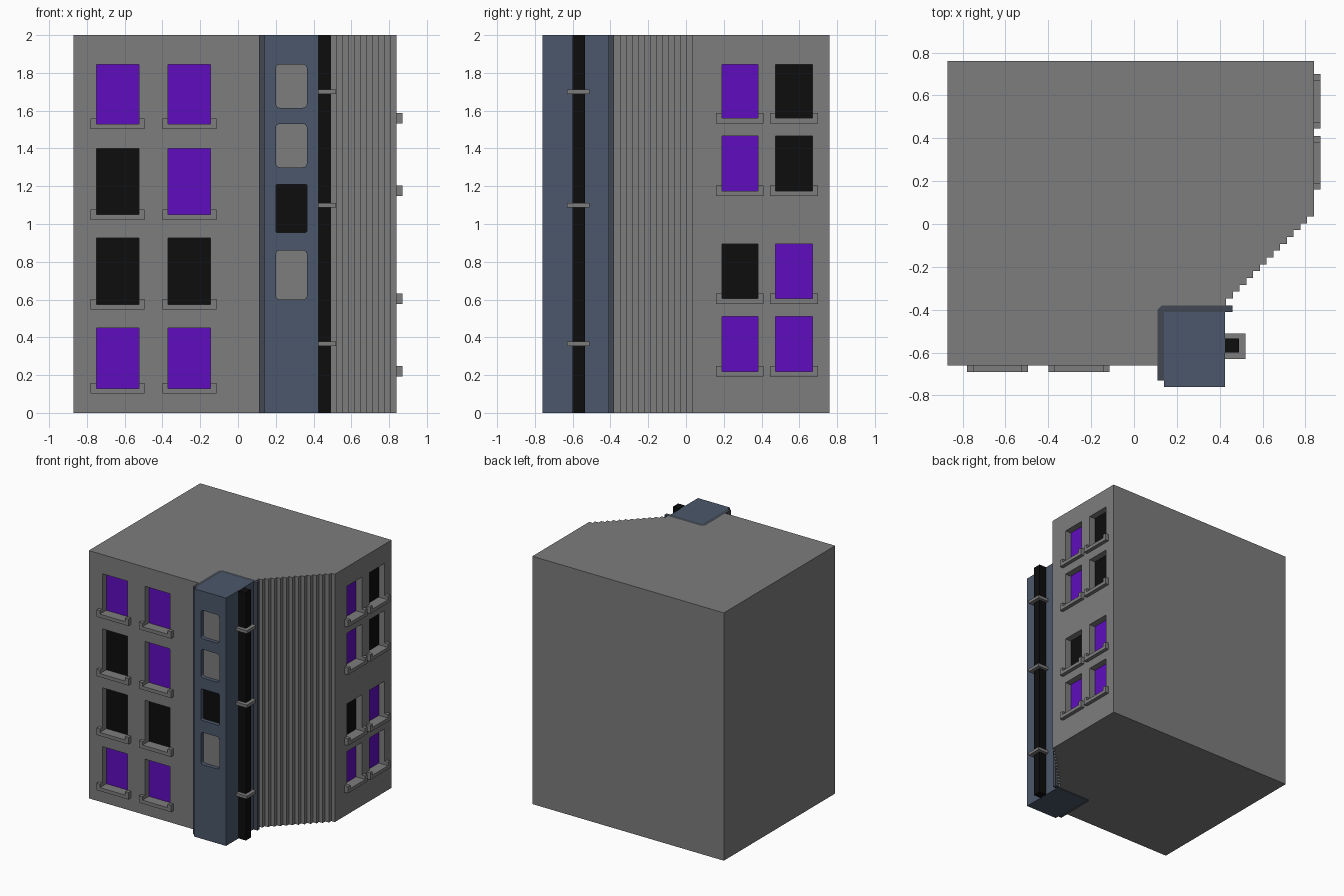
import bpy, bmesh, math
from mathutils import Vector

if "Cube" in bpy.data.objects:
    bpy.data.objects.remove(bpy.data.objects["Cube"], do_unlink=True)


def material(name, rgb):
    m = bpy.data.materials.new(name)
    m.use_nodes = True
    m.diffuse_color = (*rgb, 1)
    m.node_tree.nodes["Principled BSDF"].inputs["Base Color"].default_value = (*rgb, 1)
    return m


GREY = material("concrete grey", (0.205, 0.205, 0.21))
BLUE = material("slate blue", (0.072, 0.097, 0.147))
TRIM = material("dark slate", (0.055, 0.066, 0.085))
BLACK = material("black", (0.004, 0.004, 0.004))
PURPLE = material("lit violet", (0.115, 0.004, 0.52))


def add_prism(bm, base, offset):
    """Extrude a closed polygon along an offset vector."""
    face = bm.faces.new([bm.verts.new(p) for p in base])
    ext = bmesh.ops.extrude_face_region(bm, geom=[face])
    verts = [v for v in ext["geom"] if isinstance(v, bmesh.types.BMVert)]
    bmesh.ops.translate(bm, verts=verts, vec=Vector(offset))


def add_box(bm, lo, hi):
    (x0, y0, z0), (x1, y1, z1) = lo, hi
    add_prism(bm, [(x0, y0, z0), (x1, y0, z0), (x1, y1, z0), (x0, y1, z0)], (0, 0, z1 - z0))


def finish(bm, name, mat):
    bmesh.ops.recalc_face_normals(bm, faces=bm.faces)
    me = bpy.data.meshes.new(name)
    bm.to_mesh(me)
    bm.free()
    me.materials.append(mat)
    ob = bpy.data.objects.new(name, me)
    bpy.context.collection.objects.link(ob)
    return ob


def box(name, lo, hi, mat):
    bm = bmesh.new()
    add_box(bm, lo, hi)
    return finish(bm, name, mat)


def column(name, plan, mat, height=2.0):
    bm = bmesh.new()
    add_prism(bm, [(x, y, 0) for x, y in plan], (0, 0, height))
    return finish(bm, name, mat)


def cut(ob, bm):
    """Subtract the cutter volumes in bm, then discard the cutter."""
    cutter = finish(bm, "cutter", ob.data.materials[0])
    cutter.hide_render = True
    mod = ob.modifiers.new("openings", "BOOLEAN")
    mod.operation, mod.solver, mod.object = "DIFFERENCE", "EXACT", cutter
    bpy.context.view_layer.objects.active = ob
    bpy.ops.object.modifier_apply(modifier=mod.name)
    bpy.data.objects.remove(cutter, do_unlink=True)


# Main block: plan with a notch for the tower and a stepped corner
plan = [(-0.87, -0.66), (0.11, -0.66), (0.11, -0.40), (0.13, -0.38), (0.43, -0.38)]
STEPS = 13
for i in range(STEPS):
    x, y = 0.43 + 0.41 * i / STEPS, -0.38 + 0.415 * (i + 1) / STEPS
    plan += [(x, y), (x + 0.41 / STEPS, y)]
plan += [(0.84, 0.76), (-0.87, 0.76)]
body = column("building_body", plan, GREY)

# Windows: wall face, column spans, row spans, pane colours from the bottom row up
DEPTH, T, OUT = 0.06, 0.008, 0.03
WALLS = {
    "front": ([(-0.75, -0.525), (-0.37, -0.145)],
              [(0.13, 0.45), (0.575, 0.925), (1.05, 1.40), (1.53, 1.845)],
              ["PP", "BB", "BP", "PP"]),
    "left": ([(0.19, 0.38), (0.475, 0.67)],
             [(0.22, 0.51), (0.605, 0.895), (1.175, 1.465), (1.56, 1.845)],
             ["PP", "BP", "PB", "PB"]),
}


def wall_span(side, a, b, inner, outer, z0, z1):
    """Box corners on a wall; inner/outer are distances out of the wall face."""
    if side == "front":
        return (a, -0.66 - outer, z0), (b, -0.66 - inner, z1)
    return (0.84 + inner, a, z0), (0.84 + outer, b, z1)


holes = bmesh.new()
for side, (cols, rows, colours) in WALLS.items():
    for r, (z0, z1) in enumerate(rows):
        for c, (a, b) in enumerate(cols):
            add_box(holes, *wall_span(side, a, b, -DEPTH, 0.02, z0, z1))
            mat = PURPLE if colours[r][c] == "P" else BLACK
            tag = f"{side}_{r + 1}_{c + 1}"
            box("pane_" + tag, *wall_span(side, a, b, -DEPTH, T - DEPTH, z0, z1), mat)
            # U-shaped sill: a slab with an upright at each end
            w, lo = 0.03, z0 - 0.028
            shape = [(a - w, lo), (b + w, lo), (b + w, z0 + 0.028), (b, z0 + 0.028),
                     (b, z0), (a, z0), (a, z0 + 0.028), (a - w, z0 + 0.028)]
            bm = bmesh.new()
            if side == "front":
                add_prism(bm, [(u, -0.66, z) for u, z in shape], (0, -OUT, 0))
            else:
                add_prism(bm, [(0.84, u, z) for u, z in shape], (OUT, 0, 0))
            finish(bm, "sill_" + tag, GREY)
cut(body, holes)

# Tower with rounded openings
tower = column("tower", [(0.14, -0.76), (0.425, -0.76), (0.425, -0.41), (0.14, -0.41)], BLUE)


def rounded(x0, x1, z0, z1, r=0.022, n=4):
    pts = []
    for k, (cx, cz) in enumerate([(x1 - r, z1 - r), (x0 + r, z1 - r),
                                  (x0 + r, z0 + r), (x1 - r, z0 + r)]):
        for j in range(n + 1):
            t = math.pi / 2 * (k + j / n)
            pts.append((cx + r * math.cos(t), cz + r * math.sin(t)))
    return pts


holes = bmesh.new()
for i, (z0, z1) in enumerate([(0.60, 0.86), (0.955, 1.21), (1.30, 1.53), (1.615, 1.845)]):
    shape = rounded(0.20, 0.365, z0, z1, 0.008 if i == 1 else 0.022)
    add_prism(holes, [(x, -0.78, z) for x, z in shape], (0, 0.06, 0))
    bm = bmesh.new()
    add_prism(bm, [(x, -0.72, z) for x, z in shape], (0, -T, 0))
    finish(bm, f"tower_pane_{i + 1}", BLACK if i == 1 else GREY)
cut(tower, holes)

# Dark trim wrapping the tower's inner sides
column("tower_trim", [(0.11, -0.73), (0.14, -0.73), (0.14, -0.41), (0.46, -0.41),
                      (0.46, -0.38), (0.13, -0.38), (0.11, -0.40)], TRIM)

# Drainpipe and its clamps
box("drainpipe", (0.425, -0.60, 0), (0.49, -0.535, 2.0), BLACK)
for i, z in enumerate((0.365, 1.10, 1.70)):
    box(f"pipe_clamp_{i + 1}", (0.425, -0.63, z - 0.012), (0.52, -0.51, z + 0.012), GREY)
